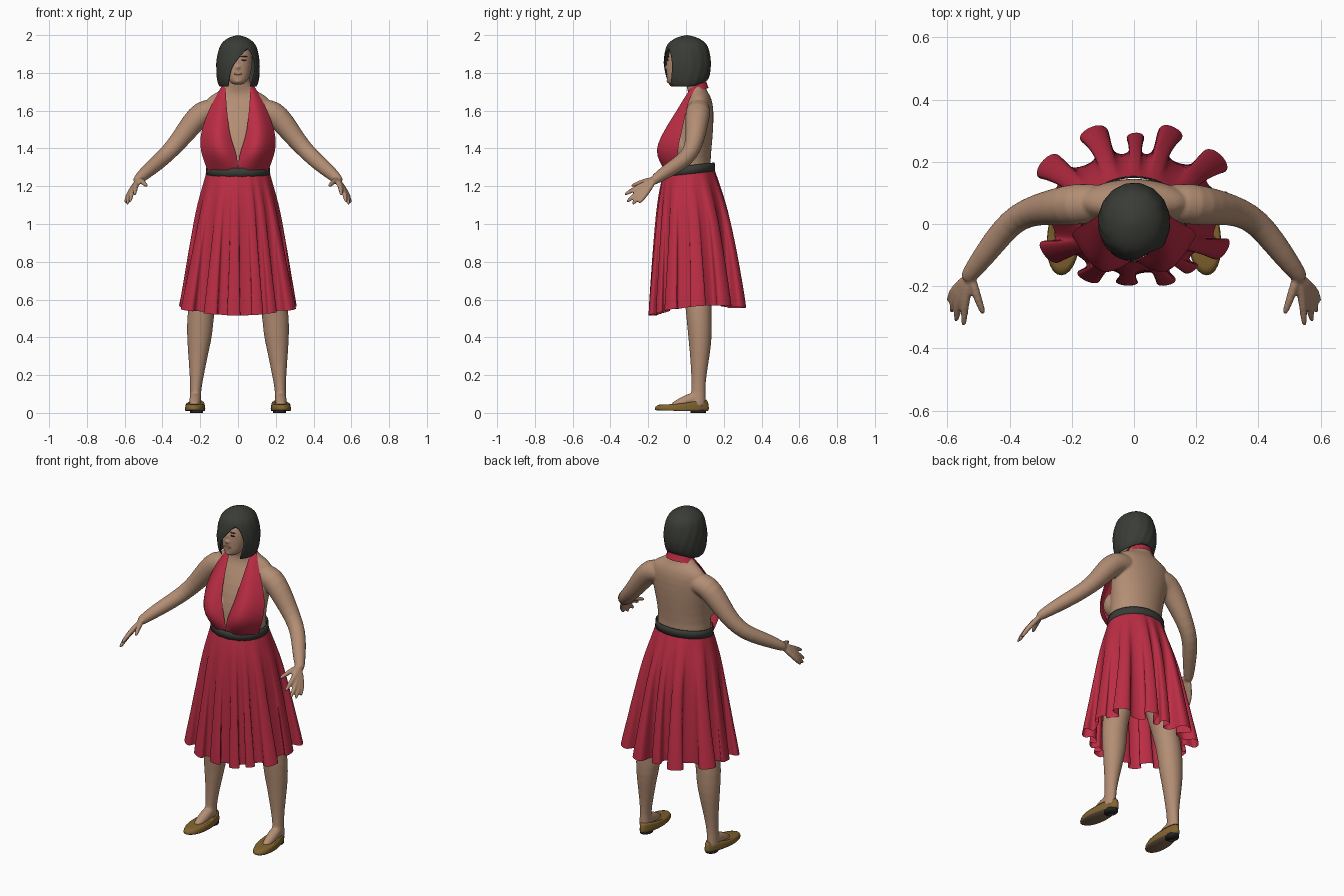
import bpy, bmesh
from math import sin, cos, pi, radians, asin
from mathutils import Vector, Matrix

cube = bpy.data.objects.get("Cube")
if cube:
    bpy.data.objects.remove(cube)


def material(name, r, g, b):
    m = bpy.data.materials.new(name)
    m.use_nodes = True
    m.diffuse_color = (r, g, b, 1)
    bsdf = next(n for n in m.node_tree.nodes if n.type == 'BSDF_PRINCIPLED')
    bsdf.inputs["Base Color"].default_value = (r, g, b, 1)
    bsdf.inputs["Roughness"].default_value = 0.8
    return m


SKIN = material("skin", .45, .27, .175)
RED = material("red cloth", .5, .026, .058)
HAIR = material("dark hair", .042, .045, .037)
BELT = material("belt grey", .042, .045, .037)
SHOE = material("tan shoe", .22, .125, .028)
SOLE = material("sole brown", .22, .14, .085)
HEEL = material("heel black", .02, .02, .02)
LIP = material("lips", .34, .18, .12)


def ring(cx, cy, z, rx, ry, n=20):
    return [(cx + rx * cos(2 * pi * i / n), cy + ry * sin(2 * pi * i / n), z) for i in range(n)]


def skin_rows(bm, rows, closed=True, caps=False):
    """Bridge rows of points with quads."""
    vs = [[bm.verts.new(p) for p in row] for row in rows]
    n = len(vs[0])
    for a, b in zip(vs, vs[1:]):
        for i in range(n if closed else n - 1):
            j = (i + 1) % n
            bm.faces.new((a[i], a[j], b[j], b[i]))
    if caps:
        bm.faces.new(vs[0])
        bm.faces.new(vs[-1])


def tube(bm, pts, radii, n=12):
    """Round limb through the points."""
    pts = [Vector(p) for p in pts]
    rows = []
    for i, p in enumerate(pts):
        d = pts[min(i + 1, len(pts) - 1)] - pts[max(i - 1, 0)]
        q = d.to_track_quat('Z', 'Y')
        rows.append([p + q @ Vector(c) for c in ring(0, 0, 0, radii[i], radii[i], n)])
    skin_rows(bm, rows, caps=True)


def ball(bm, loc, size):
    bmesh.ops.create_uvsphere(bm, u_segments=20, v_segments=12, radius=1,
                              matrix=Matrix.Translation(loc) @ Matrix.Diagonal((*size, 1)))


def finish(name, bm, *mats, subsurf=0, thickness=0):
    bmesh.ops.recalc_face_normals(bm, faces=bm.faces)
    for f in bm.faces:
        f.smooth = True
    me = bpy.data.meshes.new(name)
    bm.to_mesh(me)
    bm.free()
    for m in mats:
        me.materials.append(m)
    ob = bpy.data.objects.new(name, me)
    bpy.context.scene.collection.objects.link(ob)
    if thickness:
        sol = ob.modifiers.new("thickness", 'SOLIDIFY')
        sol.thickness, sol.offset = thickness, -1
    if subsurf:
        ob.modifiers.new("smooth", 'SUBSURF').levels = subsurf
        ob.modifiers["smooth"].render_levels = subsurf
    return ob


# Body: torso, neck, head, limbs and hands fused into one skin
body = bmesh.new()
torso = [(.98, .16, -.09, .15), (1.15, .165, -.09, .15), (1.3, .158, -.11, .128), (1.4, .16, -.1, .137),
         (1.5, .176, -.078, .146), (1.6, .192, -.033, .148), (1.65, .178, 0, .14), (1.68, .148, .01, .128),
         (1.703, .098, .01, .112), (1.74, .063, 0, .1), (1.82, .058, -.02, .09)]
skin_rows(body, [ring(0, (f + b) / 2, z, rx, (b - f) / 2) for z, rx, f, b in torso], caps=True)
head = [(1.737, -.062, .022, .022), (1.747, -.056, .042, .04), (1.77, -.042, .06, .062), (1.81, -.022, .072, .082),
        (1.86, -.012, .079, .092), (1.92, 0, .076, .09), (1.96, .005, .055, .065), (1.975, .005, .025, .03)]
skin_rows(body, [ring(0, cy, z, rx, ry) for z, cy, rx, ry in head], caps=True)
tube(body, [(0, -.088, 1.878), (0, -.1, 1.85), (0, -.107, 1.832), (0, -.1, 1.822)], [.009, .012, .016, .01])
ball(body, (0, -.088, 1.757), (.022, .016, .014))
leg = [(1.0, .1, .04, .08, .1), (.85, .125, .05, .085, .095), (.7, .16, .06, .077, .082), (.55, .198, .067, .072, .069),
       (.42, .202, .074, .07, .065), (.33, .21, .075, .056, .056), (.2, .218, .068, .038, .04),
       (.11, .225, .065, .027, .036), (.05, .226, .062, .034, .044), (.025, .226, .06, .03, .04)]
fingers = [[(.542, -.245, 1.2), (.548, -.332, 1.152)], [(.56, -.24, 1.18), (.573, -.318, 1.112)],
           [(.573, -.23, 1.165), (.588, -.288, 1.1)], [(.58, -.213, 1.158), (.596, -.252, 1.108)],
           [(.507, -.225, 1.225), (.482, -.294, 1.2)]]
for s in (1, -1):
    side = lambda pts: [(s * x, y, z) for x, y, z in pts]
    skin_rows(body, [ring(s * x, y, z, rx, ry) for z, x, y, rx, ry in leg], caps=True)
    tube(body, side([(.07, .07, 1.6), (.13, .067, 1.602), (.19, .063, 1.592), (.245, .056, 1.53), (.31, .047, 1.443),
                     (.37, .025, 1.376), (.42, -.02, 1.33), (.48, -.1, 1.28), (.528, -.162, 1.237),
                     (.54, -.18, 1.222)]),
         [.05, .064, .068, .062, .051, .045, .043, .038, .028, .022], 16)
    for knuckle, tip in fingers:
        mid = [(a + b) / 2 for a, b in zip(knuckle, tip)]
        tube(body, side([(.525, -.16, 1.24), knuckle, mid, tip]), [.016, .0155, .013, .0095], 10)
    # instep and bust
    tube(body, side([(.225, .07, .085), (.226, .02, .072), (.229, -.04, .043), (.23, -.08, .03)]),
         [.03, .034, .029, .02], 14)
    ball(body, (s * .092, -.05, 1.41), (.066, .07, .075))
ob = finish("body", body, SKIN, subsurf=1)
rem = ob.modifiers.new("fuse", 'REMESH')
rem.mode, rem.voxel_size, rem.use_smooth_shade = 'VOXEL', .006, True
soft = ob.modifiers.new("soften", 'SMOOTH')
soft.factor, soft.iterations = .5, 6

# Face details
for s, label in ((1, "left"), (-1, "right")):
    for part, z, y, size in (("eye", 1.868, -.096, (.014, .0045, .004)), ("brow", 1.886, -.094, (.018, .0045, .003))):
        bm = bmesh.new()
        ball(bm, (s * .032, y, z), size)
        finish(f"{label}_{part}", bm, HAIR)
bm = bmesh.new()
ball(bm, (0, -.1, 1.795), (.022, .0049, .006))
finish("lips", bm, LIP)

# Bob hair, open at the face: height, half width, half depth, the two edges of the opening in x
hair_rows = [(2.0, .004, .004, .003, .003), (1.99, .045, .052, .03, .03), (1.967, .08, .092, .045, .045),
             (1.94, .1, .113, .052, .052), (1.89, .112, .124, .015, .08), (1.85, .116, .128, -.02, .09),
             (1.82, .116, .127, -.036, .09), (1.78, .114, .123, -.045, .082), (1.745, .107, .114, -.05, .07),
             (1.725, .096, .102, -.05, .062)]
rows = []
for k, (z, rx, ry, xr, xl) in enumerate(hair_rows):
    a0, a1, row = asin(xl / rx), 2 * pi + asin(xr / rx), []
    for i in range(49):
        a = a0 + (a1 - a0) * i / 48
        w = 1 + .012 * sin(26 * pi * i / 48) * (k > 2)
        lift = .03 * max(0, k - 5) / 4 * max(0, -cos(a)) ** 2
        row.append((w * rx * sin(a), .005 - w * ry * cos(a), z + lift))
    rows.append(row)
bm = bmesh.new()
skin_rows(bm, rows, closed=False)
bm.faces.new([v for v in bm.verts][:48])
bmesh.ops.remove_doubles(bm, verts=bm.verts, dist=.0003)
finish("hair", bm, HAIR, subsurf=1, thickness=.006)

# Halter top: height, inner x, outer x, inner y, outer y, bulge
halter = [(1.27, 0, .158, -.105, -.03, .028), (1.33, 0, .178, -.12, -.045, .055), (1.39, .015, .2, -.116, -.045, .08),
          (1.46, .04, .2, -.1, -.03, .066), (1.52, .05, .187, -.08, -.015, .05), (1.6, .058, .155, -.04, .0, .026),
          (1.66, .063, .125, -.01, .018, .016), (1.715, .066, .096, .02, .045, .006), (1.74, .06, .078, .04, .07, .002)]
for s, label in ((1, "left"), (-1, "right")):
    bm = bmesh.new()
    skin_rows(bm, [[(s * (xi + (xo - xi) * t / 10), yi + (yo - yi) * t / 10 - b * sin(pi * t / 10), z)
                    for t in range(11)] for z, xi, xo, yi, yo, b in halter], closed=False)
    finish(f"{label}_halter", bm, RED, subsurf=1)

# Neck band behind the neck, rising to the back
bm = bmesh.new()
arc = [radians(80 + 10 * i) for i in range(21)]
skin_rows(bm, [[(.08 * w * sin(a), .048 - .064 * w * cos(a), z - .02 * cos(a)) for a in arc]
               for z, w in ((1.7, 1.12), (1.717, 1.01), (1.735, .92))], closed=False)
finish("neck_band", bm, RED)

# Waist belt, higher at the back
bm = bmesh.new()
skin_rows(bm, [[(x, y, z + .11 * y) for x, y, z in ring(0, .015, h, rx, ry, 48)]
               for h, rx, ry in ((1.263, .171, .139), (1.287, .169, .138), (1.309, .167, .137))])
finish("belt", bm, BELT, thickness=.004)

# Pleated skirt: fold directions with their reach, then height, half width, front and back
tips = [(2, .95), (33, 1.05), (70, 1.02), (88, .87), (113, 1.03), (152, 1.05), (182, .95), (214, 1.06), (243, 1.01),
        (265, .95), (291, 1), (306, .97), (327, 1.06), (362, .95)]
profile = [(1.28, .165, -.12, .148), (1.2, .188, -.142, .18), (1.1, .218, -.158, .217), (1.0, .239, -.17, .247),
           (.9, .258, -.18, .268), (.8, .278, -.19, .288), (.7, .296, -.199, .305), (.6, .316, -.209, .322),
           (.535, .328, -.213, .33)]
rows = []
for z, rx, front, back in profile:
    t, row = (1.28 - z) / .745, []
    cy, ry = (front + back) / 2, (back - front) / 2
    for (lo, ra), (hi, rb) in zip(tips, tips[1:]):
        for i in range(16):
            p = 2 * pi * i / 16
            a = radians(lo + (hi - lo) * (p + .95 * t * sin(2 * p)) / (2 * pi))
            depth = .15 + .25 * max(0, sin(a)) + .06 * max(0, -sin(a))
            reach = 1 + t * ((ra if p < pi else rb) - 1) * (1 + cos(p)) / 2
            r = reach - depth * t * (1 - cos(p)) / 2
            y = cy + r * ry * sin(a)
            row.append((r * rx * cos(a), y, z + t * (.02 * sin(a) + .03 * cos(a) ** 2) + (1 - t) ** 4 * .11 * y))
    rows.append(row)
bm = bmesh.new()
skin_rows(bm, rows)
finish("skirt", bm, RED, subsurf=1)


# Flat shoes with a low heel
def footprint(s, scale, z, toe_lift, heel_lift):
    pts = []
    for i in range(28):
        a = 2 * pi * i / 28
        f = cos(a)
        y = -.022 - .143 * scale * f
        x = .224 - .06 * y + (.052 + .011 * f) * scale * sin(a)
        pts.append((s * x, y, z + toe_lift * max(0, f) + heel_lift * max(0, -f)))
    return pts


for s, label in ((1, "left"), (-1, "right")):
    bm = bmesh.new()
    skin_rows(bm, [footprint(s, *r) for r in ((.95, .01, .004, 0), (.99, .013, .004, 0), (1, .022, .002, .004),
                                              (.97, .038, -.006, .018), (.91, .05, -.01, .02), (.82, .048, -.004, .01))],
              caps=True)
    bmesh.ops.recalc_face_normals(bm, faces=bm.faces)
    for f in bm.faces:
        f.material_index = int(f.normal.z < -.4)
    finish(f"{label}_shoe", bm, SHOE, SOLE)
    bm = bmesh.new()
    skin_rows(bm, [ring(s * .219, .065, z, .034, .042) for z in (0, .014)], caps=True)
    finish(f"{label}_heel", bm, HEEL)
